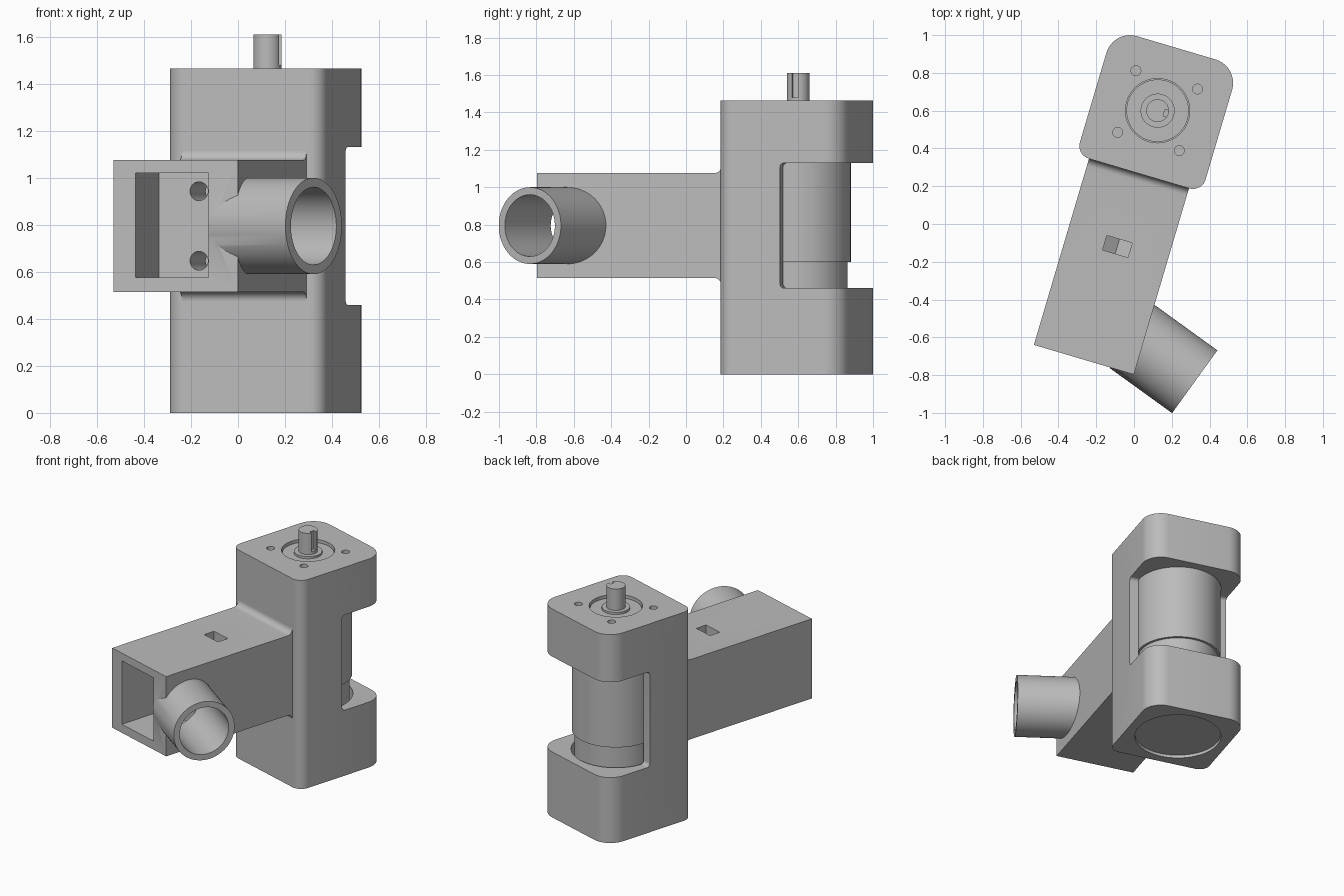
import bpy, bmesh, math
from mathutils import Vector

if "Cube" in bpy.data.objects:
    bpy.data.objects.remove(bpy.data.objects["Cube"], do_unlink=True)

grey = bpy.data.materials.new("plain grey")
grey.use_nodes = True
colour = (0.5, 0.5, 0.5, 1)
grey.diffuse_color = colour
grey.node_tree.nodes["Principled BSDF"].inputs["Base Color"].default_value = colour


def finish(name, bm):
    bmesh.ops.remove_doubles(bm, verts=bm.verts, dist=1e-5)
    bmesh.ops.recalc_face_normals(bm, faces=bm.faces)
    mesh = bpy.data.meshes.new(name)
    bm.to_mesh(mesh)
    bm.free()
    mesh.materials.append(grey)
    obj = bpy.data.objects.new(name, mesh)
    bpy.context.collection.objects.link(obj)
    return obj


def prism(name, points, axis, lo, hi):
    """Extrude a flat outline along the x, y or z axis."""
    place = {"x": lambda a, b, c: (c, a, b),
             "y": lambda a, b, c: (a, c, b),
             "z": lambda a, b, c: (a, b, c)}[axis]
    bm = bmesh.new()
    face = bm.faces.new([bm.verts.new(place(a, b, lo)) for a, b in points])
    new = bmesh.ops.extrude_face_region(bm, geom=[face])["geom"]
    verts = [g for g in new if isinstance(g, bmesh.types.BMVert)]
    bmesh.ops.translate(bm, verts=verts, vec=place(0, 0, hi - lo))
    return finish(name, bm)


def arc(cx, cy, r, start, end, steps=10):
    angles = [math.radians(start + (end - start) * i / steps) for i in range(steps + 1)]
    return [(cx + r * math.cos(a), cy + r * math.sin(a)) for a in angles]


def rounded_rect(x0, x1, y0, y1, r_low, r_high):
    """Rectangle with one radius on the low-y corners and one on the high-y corners."""
    l, h = r_low, r_high
    return (arc(x0 + l, y0 + l, l, 180, 270) + arc(x1 - l, y0 + l, l, 270, 360)
            + arc(x1 - h, y1 - h, h, 0, 90) + arc(x0 + h, y1 - h, h, 90, 180))


def box(name, x0, x1, y0, y1, z0, z1):
    return prism(name, [(x0, y0), (x1, y0), (x1, y1), (x0, y1)], "z", z0, z1)


def rod(name, start, end, radius, sides=64):
    start, end = Vector(start), Vector(end)
    bm = bmesh.new()
    bmesh.ops.create_cone(bm, cap_ends=True, segments=sides, radius1=radius,
                          radius2=radius, depth=(end - start).length)
    turn = (end - start).to_track_quat("Z", "Y").to_matrix()
    for v in bm.verts:
        v.co = turn @ v.co + (start + end) / 2
    return finish(name, bm)


def combine(target, tool, operation="DIFFERENCE"):
    mod = target.modifiers.new("join", "BOOLEAN")
    mod.operation, mod.object, mod.solver = operation, tool, "EXACT"
    bpy.context.view_layer.objects.active = target
    bpy.ops.object.modifier_apply(modifier=mod.name)
    bpy.data.objects.remove(tool, do_unlink=True)


# Motor housing: rounded block, bored out, with an open window at the back
half, top = 0.347, 1.465
housing = prism("motor_housing", rounded_rect(-half, half, -half, half, 0.07, 0.13), "z", 0, top)
combine(housing, rod("bore", (0, 0, -0.1), (0, 0, 1.4), 0.285, 96))
combine(housing, rod("top_hole", (0, 0, 1.3), (0, 0, 1.6), 0.17))
window = rounded_rect(0, 1, 0.46, 1.13, 0.025, 0.025)
combine(housing, prism("window", window, "x", -1, 1))
for sx in (-1, 1):
    for sy in (-1, 1):
        x, y = 0.17 * sx, 0.17 * sy
        combine(housing, rod("bolt_hole", (x, y, 1.3), (x, y, 1.6), 0.026, 24))

# Arm: side outline flares into the housing with a fillet above and below
front, wall, mid, rise, fillet = -1.375, -half, 0.795, 0.28, 0.04
low, high = mid - rise, mid + rise
outline = [(front, low)]
outline += arc(wall - fillet, low - fillet, fillet, 90, 0)
outline += [(wall + 0.03, low - fillet), (wall + 0.03, high + fillet)]
outline += arc(wall - fillet, high + fillet, fillet, 0, -90)
outline += [(front, high)]
arm = prism("arm", outline, "x", -0.276, 0.276)

# Slanted pipe on the side of the arm, opening into the front pocket
mouth = Vector((0.596, -1.32, mid))
inward = Vector((-0.943, 0.331, 0)).normalized()
combine(arm, rod("pipe", mouth, mouth + inward * 0.5, 0.205, 96), "UNION")
combine(arm, box("pocket", -0.177, 0.146, -1.7, -1.025, 0.575, 1.02))
combine(arm, rod("pipe_bore", mouth - inward * 0.1, mouth + inward * 0.56, 0.165, 96))

# Screw holes behind the pocket, each with a nut slot from above or below
for s in (-1, 1):
    z = mid + s * 0.148
    combine(arm, rod("screw_hole", (0, -1.1, z), (0, -0.6, z), 0.04, 32))
    nut = [(-0.07, z + s * 0.4), (-0.07, z - s * 0.04), (0, z - s * 0.08),
           (0.07, z - s * 0.04), (0.07, z + s * 0.4)]
    combine(arm, prism("nut_slot", nut, "y", -0.79, -0.71))

# Motor: turned body, cap, face boss and shaft
profile = [(0, 0.02), (0.283, 0.02), (0.283, 0.3), (0.264, 0.3), (0.264, 0.6),
           (0.281, 0.6), (0.281, 1.399), (0.165, 1.399), (0.165, 1.445),
           (0.09, 1.445), (0.09, 1.46), (0.06, 1.46), (0.06, 1.61), (0, 1.61)]
bm = bmesh.new()
ring = [bm.verts.new((r, 0, z)) for r, z in profile]
edges = [bm.edges.new(pair) for pair in zip(ring, ring[1:])]
bmesh.ops.spin(bm, geom=ring + edges, axis=(0, 0, 1), cent=(0, 0, 0),
               angle=math.tau, steps=96)
motor = finish("motor", bm)
combine(motor, box("keyway", 0.036, 0.1, -0.018, 0.018, 1.48, 1.7))

# Turn the assembly into place and shade it
for obj in (housing, arm, motor):
    obj.rotation_euler.z = math.radians(-16.5)
    obj.location = (0.125, 0.6, 0)
    bpy.ops.object.select_all(action="DESELECT")
    obj.select_set(True)
    bpy.context.view_layer.objects.active = obj
    bpy.ops.object.shade_smooth_by_angle(angle=math.radians(30))
